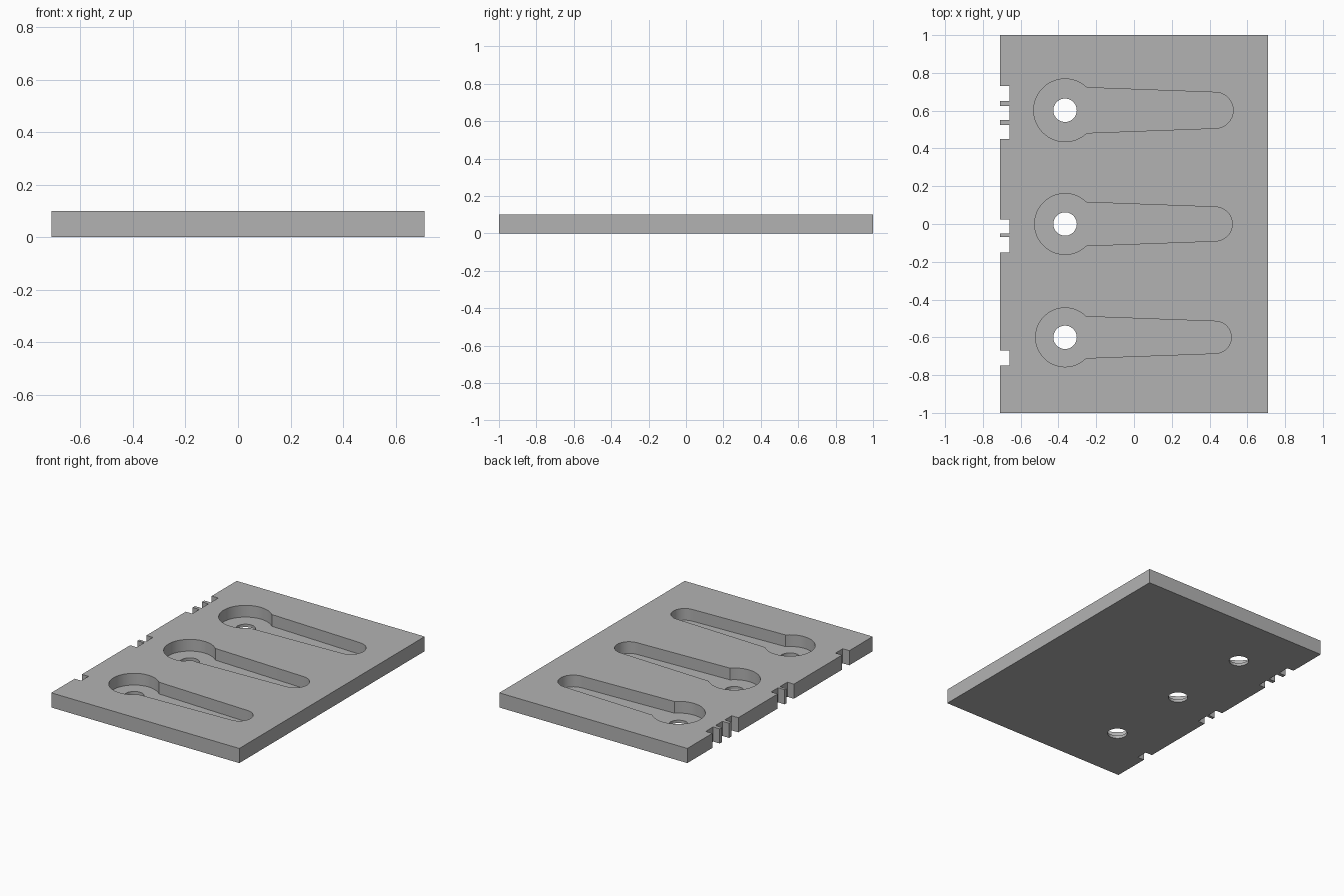
import bpy
import bmesh
from math import sin, cos, asin, pi, sqrt

if "Cube" in bpy.data.objects:
    bpy.data.objects.remove(bpy.data.objects["Cube"], do_unlink=True)

THICK, FLOOR = 0.10, 0.02           # plate height and pocket floor height
HALF_X, HALF_Y = 0.71, 1.0
NOTCH_X = -0.66                     # inner end of the edge notches
HEAD_X, TAIL_X = -0.365, 0.43       # centres of pocket head and rounded tail
HOLE_R = 0.062

grey = bpy.data.materials.new("plain grey")
grey.use_nodes = True
grey.diffuse_color = (0.45, 0.45, 0.45, 1)
grey.node_tree.nodes["Principled BSDF"].inputs["Base Color"].default_value = grey.diffuse_color


def prism(name, outline, z0, z1):
    """Closed solid from a counter-clockwise outline."""
    bm = bmesh.new()
    face = bm.faces.new([bm.verts.new((x, y, z0)) for x, y in outline])
    top = bmesh.ops.extrude_face_region(bm, geom=[face])["geom"]
    verts = [v for v in top if isinstance(v, bmesh.types.BMVert)]
    bmesh.ops.translate(bm, vec=(0, 0, z1 - z0), verts=verts)
    bmesh.ops.recalc_face_normals(bm, faces=bm.faces)
    mesh = bpy.data.meshes.new(name)
    bm.to_mesh(mesh)
    bm.free()
    mesh.materials.append(grey)
    obj = bpy.data.objects.new(name, mesh)
    bpy.context.collection.objects.link(obj)
    return obj


def arc(cx, cy, r, a0, a1, n):
    return [(cx + r * cos(a0 + (a1 - a0) * i / n),
             cy + r * sin(a0 + (a1 - a0) * i / n)) for i in range(n + 1)]


def keyhole(cy, head_r, neck, tail_r):
    """Round head running into a tapering arm with a rounded tail."""
    a = asin(neck / head_r)
    return (arc(HEAD_X, cy, head_r, a, 2 * pi - a, 56)
            + arc(TAIL_X, cy, tail_r, -pi / 2, pi / 2, 32))


def cut(target, cutter):
    mod = target.modifiers.new("cut", "BOOLEAN")
    mod.operation, mod.solver, mod.object = "DIFFERENCE", "EXACT", cutter
    cutter.hide_render = True
    bpy.context.view_layer.objects.active = target
    bpy.ops.object.modifier_apply(modifier=mod.name)
    bpy.data.objects.remove(cutter, do_unlink=True)


# Plate outline, with coded notches down the -x edge
notches = [(0.73, 0.65), (0.625, 0.55), (0.525, 0.45),
           (0.025, -0.05), (-0.07, -0.15), (-0.67, -0.748)]
outline = [(-HALF_X, -HALF_Y), (HALF_X, -HALF_Y), (HALF_X, HALF_Y), (-HALF_X, HALF_Y)]
for high, low in notches:
    outline += [(-HALF_X, high), (NOTCH_X, high), (NOTCH_X, low), (-HALF_X, low)]
plate = prism("notched_plate", outline, 0, THICK)

# Three keyhole pockets, each slightly larger than the last, with through holes
for i, cy in enumerate((-0.6, 0.0, 0.602)):
    grow = 0.005 * i
    pocket = keyhole(cy, 0.156 + grow, 0.11 + grow, 0.085 + grow)
    cut(plate, prism("pocket_cutter", pocket, FLOOR, THICK + 0.1))
    hole = arc(HEAD_X, cy, HOLE_R, 0, 2 * pi, 48)[:-1]
    cut(plate, prism("hole_cutter", hole, -0.1, THICK + 0.05))

# Smooth the round walls, keep every rim crisp
bpy.ops.object.select_all(action="DESELECT")
plate.select_set(True)
bpy.context.view_layer.objects.active = plate
bpy.ops.object.shade_smooth_by_angle(angle=pi / 6)
